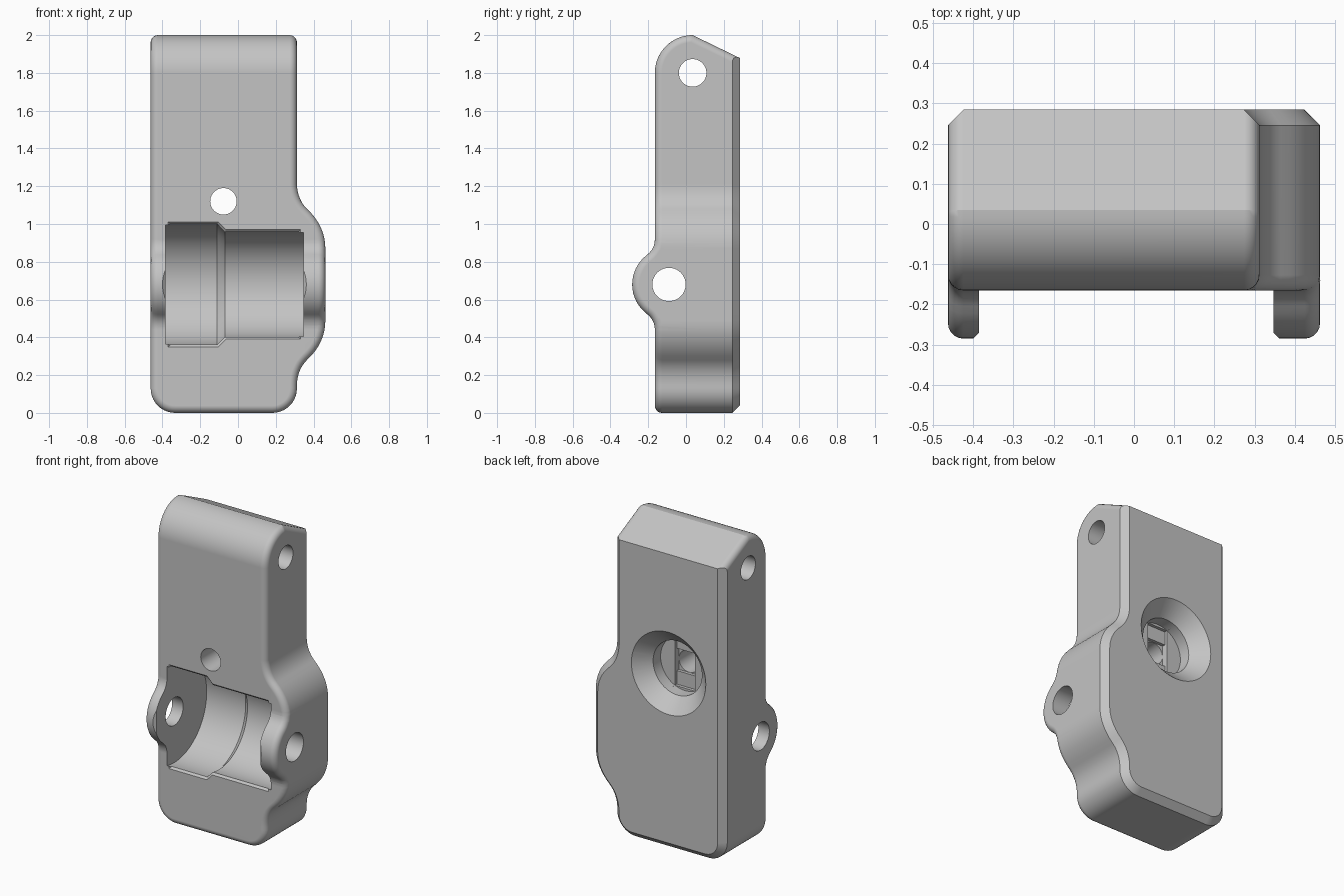
import bpy, bmesh, math
from mathutils import Vector

if "Cube" in bpy.data.objects:
    bpy.data.objects.remove(bpy.data.objects["Cube"])

grey = bpy.data.materials.new("light_grey")
grey.use_nodes = True
colour = (0.55, 0.55, 0.55, 1)
grey.diffuse_color = colour
grey.node_tree.nodes["Principled BSDF"].inputs["Base Color"].default_value = colour


def curve(a, c, b, n=8):
    """Points of a quadratic curve from a to b, pulled towards c."""
    a, b, c = Vector(a), Vector(b), Vector(c)
    return [a * (1 - t) ** 2 + c * 2 * t * (1 - t) + b * t * t
            for t in [i / n for i in range(n + 1)]]


def arc(u, v, r, start, end, n=16):
    angles = [math.radians(start + (end - start) * i / n) for i in range(n + 1)]
    return [Vector((u + r * math.cos(a), v + r * math.sin(a))) for a in angles]


def circle(u, v, r):
    return arc(u, v, r, 0, 360, 64)[:-1]


def rectangle(u, v, w, h):
    return [(u - w, v - h), (u + w, v - h), (u + w, v + h), (u - w, v + h)]


def grow(pts, d):
    """Offset a counter-clockwise outline outwards by d."""
    out = []
    for i, p in enumerate(pts):
        e1 = (p - pts[i - 1]).normalized()
        e2 = (pts[(i + 1) % len(pts)] - p).normalized()
        n1, n2 = Vector((e1.y, -e1.x)), Vector((e2.y, -e2.x))
        out.append(p + (n1 + n2) * d / (1 + n1.dot(n2)))
    return out


def prism(name, pts, axis, layers):
    """Stack an outline along an axis; each layer is (position, outward offset)."""
    clean = []
    for p in map(Vector, pts):
        if not clean or (p - clean[-1]).length > 1e-4:
            clean.append(p)
    place = {"x": lambda t, p: (t, p.x, p.y),
             "y": lambda t, p: (p.x, t, p.y),
             "z": lambda t, p: (p.x, p.y, t)}[axis]
    bm = bmesh.new()
    rings = [[bm.verts.new(place(t, p)) for p in grow(clean, d)] for t, d in layers]
    n = len(clean)
    for lo, hi in zip(rings, rings[1:]):
        for i in range(n):
            j = (i + 1) % n
            bm.faces.new((lo[i], lo[j], hi[j], hi[i]))
    bm.faces.new(rings[0])
    bm.faces.new(rings[-1])
    bmesh.ops.recalc_face_normals(bm, faces=bm.faces)
    mesh = bpy.data.meshes.new(name)
    bm.to_mesh(mesh)
    bm.free()
    mesh.materials.append(grey)
    ob = bpy.data.objects.new(name, mesh)
    bpy.context.collection.objects.link(ob)
    return ob


def combine(target, cutter, operation):
    mod = target.modifiers.new("cut", "BOOLEAN")
    mod.operation, mod.solver, mod.object = operation, "EXACT", cutter
    bpy.context.view_layer.objects.active = target
    bpy.ops.object.modifier_apply(modifier=mod.name)
    bpy.data.objects.remove(cutter)


# Front outline with the side bulge, chamfered at the back
LEFT, RIGHT, SIDE = -0.4625, 0.4625, 0.312
axle_z = 0.68
outline = arc(LEFT + 0.13, 0.13, 0.13, 180, 270, 10)
outline += arc(SIDE - 0.13, 0.13, 0.13, 270, 360, 10)
outline += curve((SIDE, 0.15), (0.315, 0.23), (0.365, 0.28))
outline += curve((0.365, 0.28), (RIGHT, 0.37), (RIGHT, 0.49))
outline += curve((RIGHT, 0.87), (RIGHT, 0.99), (0.365, 1.08))
outline += curve((0.365, 1.08), (0.315, 1.13), (SIDE, 1.21))
outline += [(SIDE, 2.3), (LEFT, 2.3)]
body = prism("housing", outline, "y", [(-0.5, 0), (0.245, 0), (0.285, -0.04)])

# Side profile with rounded top, sloped back and axle ears
profile = [(-0.165, -0.2), (0.53, -0.2), (0.53, 1.76)]
profile += arc(0.035, 1.8, 0.2, 90, 180, 18)
profile += curve((-0.165, 0.92), (-0.165, 0.87), (-0.205, 0.838))
profile += arc(-0.09, axle_z, 0.195, 126, 234)
profile += curve((-0.205, 0.522), (-0.165, 0.49), (-0.165, 0.44))
combine(body, prism("side_profile", profile, "x", [(-0.7, 0), (0.7, 0)]), "INTERSECT")

# Round the sharp front, top and bottom edges
bm = bmesh.new()
bm.from_mesh(body.data)
bmesh.ops.remove_doubles(bm, verts=bm.verts, dist=0.002)
rim = [e for e in bm.edges if len(e.link_faces) == 2
       and e.calc_face_angle(0) > math.radians(40)
       and sum(v.co.y for v in e.verts) / 2 < 0.2]
bmesh.ops.bevel(bm, geom=rim, offset=0.038, offset_type="OFFSET", segments=5,
                profile=0.5, affect="EDGES", clamp_overlap=False)
bm.to_mesh(body.data)
bm.free()

# Gap between the ears, flared at the tips
gap_l, gap_r, front = -0.385, 0.347, -0.165
gap = [(gap_l, front), (gap_l, -0.27), (gap_l - 0.055, -0.325),
       (gap_r + 0.055, -0.325), (gap_r, -0.27), (gap_r, front)]
cutters = [prism("ear_gap", gap, "z", [(0.2, 0), (1.15, 0)])]

# Stepped roller cavity and its chamfered opening
cutters.append(prism("roller_cavity", circle(-0.09, axle_z, 0.325), "x",
                     [(gap_l, 0), (-0.11, 0), (-0.07, -0.04), (gap_r, -0.04)]))
mouth = [(-0.355, 0.364), (-0.11, 0.364), (-0.07, 0.405), (0.317, 0.405),
         (0.317, 0.955), (-0.07, 0.955), (-0.11, 0.996), (-0.355, 0.996)]
cutters.append(prism("cavity_mouth", mouth, "y", [(-0.18, 0.03), (-0.15, 0)]))

# Cross holes for the axle and the top pin
for name, y, z, r in (("axle_hole", -0.09, axle_z, 0.088), ("pin_hole", 0.035, 1.8, 0.073)):
    cutters.append(prism(name, circle(y, z, r), "x", [(-0.6, 0), (0.6, 0)]))

# Screw hole with countersunk recess, slot and square steps behind it
hx, hz = -0.077, 1.12
cutters.append(prism("screw_recess", circle(hx, hz, 0.172), "y",
                     [(0.12, 0), (0.195, 0), (0.305, 0.11)]))
cutters.append(prism("recess_slot", rectangle(hx, hz, 0.071, 0.157), "y", [(0.1, 0), (0.15, 0)]))
cutters.append(prism("recess_square", rectangle(hx, hz, 0.071, 0.071), "y", [(0.08, 0), (0.14, 0)]))
cutters.append(prism("screw_hole", circle(hx, hz, 0.07), "y", [(-0.3, 0), (0.13, 0)]))

for cutter in cutters:
    combine(body, cutter, "DIFFERENCE")

# Smooth curved walls, crisp flat faces
bpy.ops.object.select_all(action="DESELECT")
body.select_set(True)
bpy.context.view_layer.objects.active = body
bpy.ops.object.shade_smooth_by_angle(angle=math.radians(25))
weighted = body.modifiers.new("even_shading", "WEIGHTED_NORMAL")
weighted.keep_sharp = True
